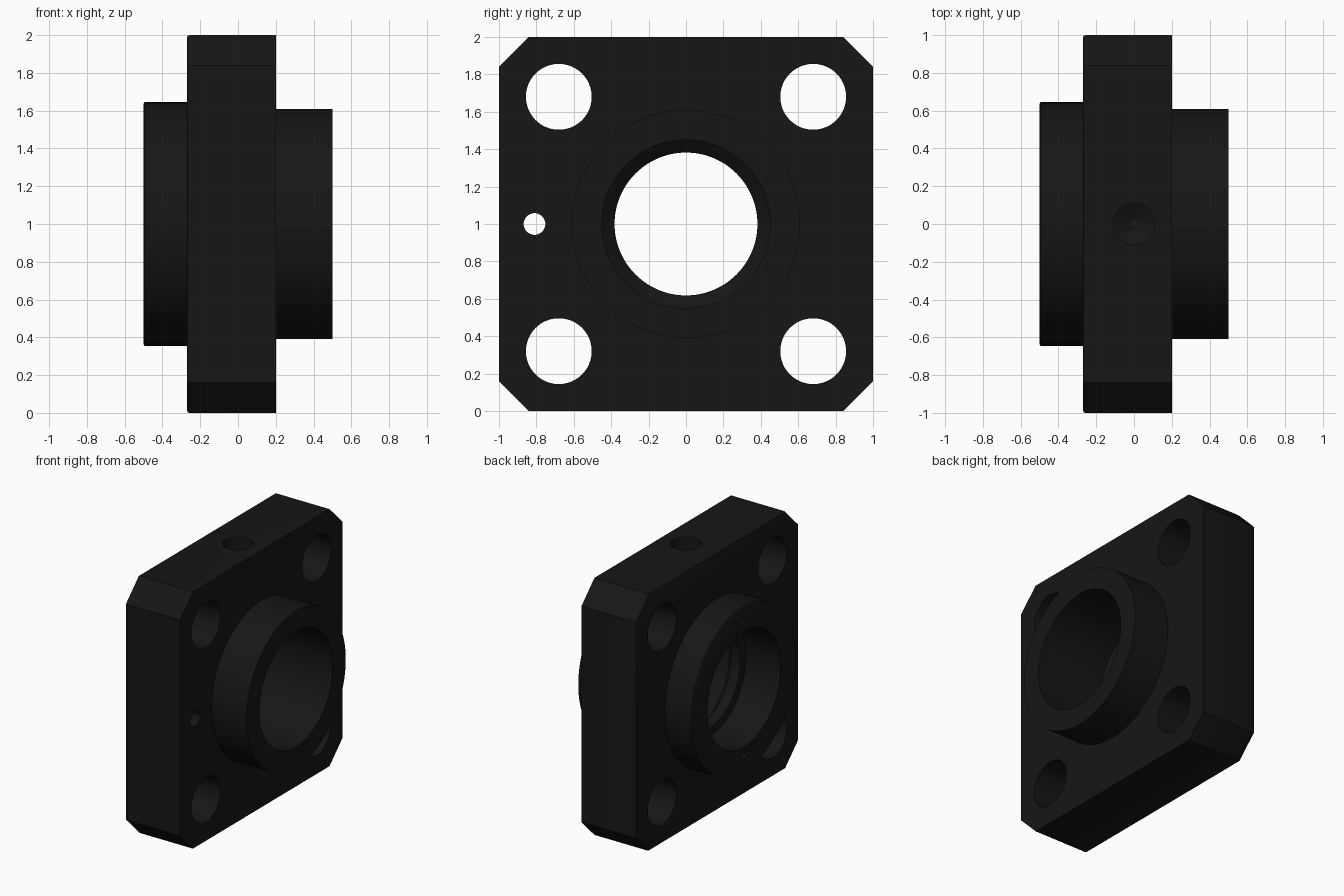
import bpy, bmesh, math
from mathutils import Matrix, Vector

if "Cube" in bpy.data.objects:
    bpy.data.objects.remove(bpy.data.objects["Cube"])

CZ = 1.0  # height of the bore axis


def to_object(bm, name):
    bmesh.ops.recalc_face_normals(bm, faces=bm.faces)
    me = bpy.data.meshes.new(name)
    bm.to_mesh(me)
    bm.free()
    ob = bpy.data.objects.new(name, me)
    bpy.context.collection.objects.link(ob)
    return ob


def lathe(name, profile, axis='X', origin=(0, 0, CZ), n=96):
    """Closed solid of revolution; profile = (distance along axis, radius)."""
    bm = bmesh.new()
    rings = []
    for d, r in profile:
        ring = []
        for i in range(n):
            a = 2 * math.pi * i / n
            u, v = r * math.cos(a), r * math.sin(a)
            p = Vector((d, u, v)) if axis == 'X' else Vector((u, v, d))
            ring.append(bm.verts.new(p + Vector(origin)))
        rings.append(ring)
    for a, b in zip(rings, rings[1:]):
        for i in range(n):
            j = (i + 1) % n
            bm.faces.new((a[i], a[j], b[j], b[i]))
    bm.faces.new(rings[0])
    bm.faces.new(rings[-1])
    return to_object(bm, name)


def combine(target, tool, operation):
    mod = target.modifiers.new(operation, 'BOOLEAN')
    mod.operation = operation
    mod.solver = 'EXACT'
    mod.object = tool
    bpy.context.view_layer.objects.active = target
    bpy.ops.object.modifier_apply(modifier=mod.name)
    bpy.data.objects.remove(tool)


# Square plate with cut corners and a softened back edge
X0, X1, C = -0.27, 0.20, 0.84
outline = [(-C, -1), (C, -1), (1, -C), (1, C), (C, 1), (-C, 1), (-1, C), (-1, -C)]
bm = bmesh.new()
face = bm.faces.new([bm.verts.new((X0, y, CZ + z)) for y, z in outline])
rim = list(face.edges)
ext = bmesh.ops.extrude_face_region(bm, geom=[face], use_keep_orig=True)
bmesh.ops.translate(bm, vec=(X1 - X0, 0, 0),
                    verts=[g for g in ext['geom'] if isinstance(g, bmesh.types.BMVert)])
bmesh.ops.recalc_face_normals(bm, faces=bm.faces)
bmesh.ops.bevel(bm, geom=rim, offset=0.012, segments=2, affect='EDGES', profile=0.5)
flange = to_object(bm, "bearing_flange")

# Round bosses on both sides
hub = lathe("hub", [(-0.505, 0.635), (-0.495, 0.645), (-0.1, 0.645),
                    (-0.1, 0.61), (0.5, 0.61)])
for v in hub.data.vertices:
    v.co.x = max(v.co.x, -0.5) if v.co.x < -0.5 else v.co.x
combine(flange, hub, 'UNION')

# Stepped bore with a narrow inner lip
combine(flange, lathe("bore", [(-0.6, 0.45), (-0.2, 0.45), (-0.2, 0.382), (-0.12, 0.382),
                               (-0.06, 0.45), (0.6, 0.45)]), 'DIFFERENCE')

# Four bolt holes and a small side hole
holes = [(sy * 0.68, sz * 0.68, 0.176) for sy in (-1, 1) for sz in (-1, 1)]
holes.append((-0.81, 0, 0.058))
for y, z, r in holes:
    combine(flange, lathe("hole", [(-0.7, r), (0.7, r)], origin=(0, y, CZ + z), n=48),
            'DIFFERENCE')

# Two blind pin holes in the back boss face
for s in (-1, 1):
    combine(flange, lathe("pin_hole", [(-0.7, 0.022), (-0.4, 0.022)],
                          origin=(0, 0, CZ + s * 0.515), n=20), 'DIFFERENCE')

# Port in the top edge with a fine drilling down to the bore
combine(flange, lathe("port", [(1.3, 0.03), (1.72, 0.03), (1.76, 0.11), (2.1, 0.11)],
                      axis='Z', origin=(0, 0, 0), n=40), 'DIFFERENCE')

# Near-black finish
mat = bpy.data.materials.new("black_metal")
mat.diffuse_color = (0.008, 0.008, 0.008, 1)
mat.use_nodes = True
mat.node_tree.nodes["Principled BSDF"].inputs["Base Color"].default_value = mat.diffuse_color
flange.data.materials.clear()
flange.data.materials.append(mat)
for p in flange.data.polygons:
    p.material_index = 0

bpy.ops.object.select_all(action='DESELECT')
flange.select_set(True)
bpy.context.view_layer.objects.active = flange
bpy.ops.object.shade_smooth_by_angle(angle=math.radians(30))
